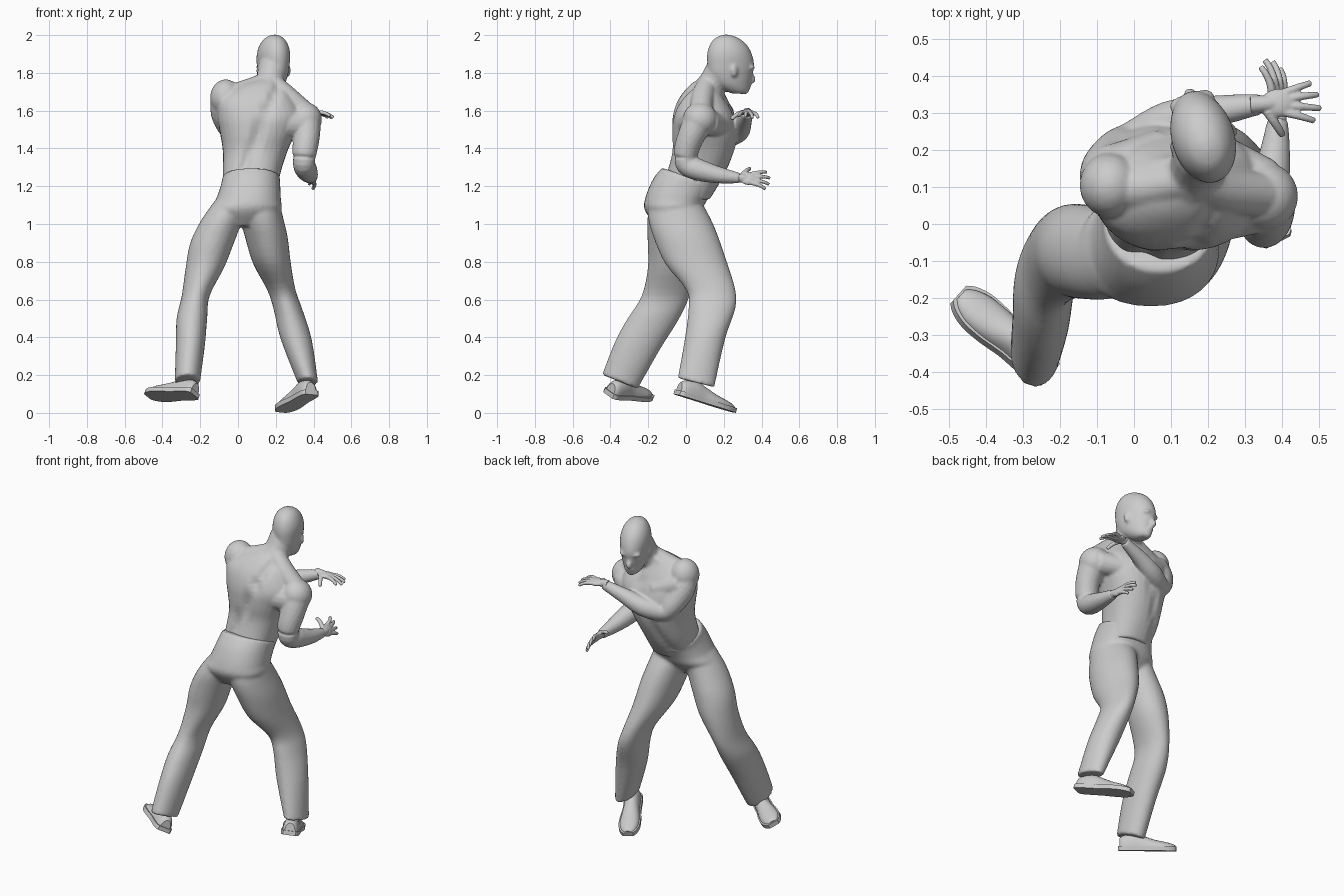
import bpy, bmesh
from math import sin, cos, pi, exp, radians
from mathutils import Vector, Matrix

if "Cube" in bpy.data.objects:
    bpy.data.objects.remove(bpy.data.objects["Cube"])

grey = bpy.data.materials.new("plain_grey")
grey.use_nodes = True
grey.diffuse_color = (0.6, 0.6, 0.6, 1)
grey.node_tree.nodes["Principled BSDF"].inputs["Base Color"].default_value = (0.6, 0.6, 0.6, 1)


def spline(rows, steps=4):
    """Catmull-Rom interpolation of rows of numbers."""
    out = []
    for i in range(len(rows) - 1):
        a, b, c, d = (rows[max(0, min(len(rows) - 1, i + k))] for k in (-1, 0, 1, 2))
        for s in range(steps):
            t = s / steps
            out.append([q + 0.5 * t * (r - p + t * (2 * p - 5 * q + 4 * r - w + t * (3 * (q - r) + w - p)))
                        for p, q, r, w in zip(a, b, c, d)])
    return out + [list(rows[-1])]


def skin(bm, rings):
    """Bridge rings of points into a closed solid."""
    loops = [[bm.verts.new(p) for p in ring] for ring in rings]
    n = len(loops[0])
    for a, b in zip(loops, loops[1:]):
        for i in range(n):
            bm.faces.new((a[i], a[(i + 1) % n], b[(i + 1) % n], b[i]))
    bm.faces.new(loops[0][::-1])
    bm.faces.new(loops[-1])


def loft(bm, rows, n=32, power=1.0, shape=None):
    """Level sections: x, y, z, half width, half depth, forward tilt."""
    rings = []
    for x, y, z, rx, ry, tilt in spline(rows):
        ring = []
        for i in range(n):
            c, s = cos(2 * pi * i / n), sin(2 * pi * i / n)
            dx = rx * abs(c) ** power * (1 if c > 0 else -1)
            dy = ry * abs(s) ** power * (1 if s > 0 else -1)
            p = Vector((x + dx, y + dy, z + tilt * dy))
            ring.append(shape(p, s) if shape else p)
        rings.append(ring)
    skin(bm, rings)


def tube(bm, rows, n=16):
    """Round sections along a path: x, y, z, radius."""
    rows = spline(rows)
    pts = [Vector(r[:3]) for r in rows]
    rings = []
    for i, p in enumerate(pts):
        d = pts[min(i + 1, len(pts) - 1)] - pts[max(i - 1, 0)]
        q = d.to_track_quat('Z', 'Y')
        rings.append([p + q @ Vector((cos(2 * pi * k / n), sin(2 * pi * k / n), 0)) * rows[i][3]
                      for k in range(n)])
    skin(bm, rings)


def ball(bm, centre, size, turn=None):
    m = Matrix.Translation(centre) @ (turn or Matrix()) @ Matrix.Diagonal((*size, 1))
    bmesh.ops.create_uvsphere(bm, u_segments=20, v_segments=12, radius=1, matrix=m)


def finish(name, bm, voxel=0, smooth=4):
    bmesh.ops.recalc_face_normals(bm, faces=bm.faces)
    me = bpy.data.meshes.new(name)
    bm.to_mesh(me)
    bm.free()
    ob = bpy.data.objects.new(name, me)
    bpy.context.collection.objects.link(ob)
    me.materials.append(grey)
    if voxel:
        r = ob.modifiers.new("blend", 'REMESH')
        r.mode, r.voxel_size, r.use_smooth_shade = 'VOXEL', voxel, True
        s = ob.modifiers.new("soften", 'SMOOTH')
        s.factor, s.iterations = 0.5, smooth
        me.shade_smooth()
    else:
        bpy.ops.object.select_all(action='DESELECT')
        ob.select_set(True)
        bpy.context.view_layer.objects.active = ob
        bpy.ops.object.shade_smooth_by_angle(angle=radians(40))


# Torso grooves along the spine and breastbone
def grooves(p, s):
    line = 0.04 + 0.42 * (p.z - 1.32)
    dent = exp(-((p.x - line) / 0.025) ** 2)
    p.y += 0.022 * dent if s < 0 else -0.012 * dent
    return p


# Head: built facing +y about its own centre, then turned
bm = bmesh.new()
loft(bm, [(0, .045, 1.69, .027, .032, 0), (0, .034, 1.705, .045, .064, 0), (0, .01, 1.74, .062, .095, 0),
          (0, .0, 1.79, .074, .118, 0), (0, .0, 1.84, .082, .127, 0), (0, -.007, 1.9, .085, .121, 0),
          (0, -.014, 1.95, .072, .099, 0), (0, -.022, 1.985, .047, .062, 0), (0, -.026, 2.002, .014, .018, 0)])
tube(bm, [(0, .106, 1.815, .012), (0, .112, 1.785, .015), (0, .121, 1.765, .018), (0, .107, 1.752, .014)])
ball(bm, (0, .096, 1.732), (.026, .017, .01))
ball(bm, (0, .09, 1.717), (.022, .017, .009))
ball(bm, (0, .074, 1.704), (.028, .026, .018))
for side in (-1, 1):
    ball(bm, (side * .032, .1, 1.829), (.032, .023, .014))
    ball(bm, (side * .08, -.004, 1.812), (.013, .022, .035), Matrix.Rotation(side * .35, 4, 'Z'))
bmesh.ops.transform(bm, verts=bm.verts,
                    matrix=Matrix.Translation((.186, .237, 0)) @ Matrix.Rotation(radians(17), 4, 'Z'))

# Upper body, blended with the head
loft(bm, [(.07, -.01, 1.13, .13, .135, 0), (.07, .045, 1.25, .15, .152, 0), (.09, .09, 1.38, .17, .165, 0),
          (.105, .1, 1.48, .2, .177, 0), (.115, .095, 1.57, .225, .167, 0),
          (.1, .09, 1.66, .2, .13, 0), (.12, .1, 1.73, .13, .085, 0), (.16, .13, 1.77, .07, .06, 0)],
     power=.85, shape=grooves)
# neck and sloping neck muscles
tube(bm, [(.14, .09, 1.66, .1), (.168, .145, 1.75, .077), (.185, .19, 1.84, .076)])
tube(bm, [(.17, .12, 1.76, .05), (.25, .09, 1.68, .06), (.34, .08, 1.6, .06)])
tube(bm, [(.14, .12, 1.75, .05), (.03, .1, 1.7, .06), (-.05, .1, 1.68, .06)])
# shoulders, with chest and shoulder blade muscles leading into them
ball(bm, (-.065, .105, 1.67), (.083, .088, .096))
ball(bm, (.355, .075, 1.555), (.09, .092, .09))
tube(bm, [(.08, .2, 1.58, .06), (-.06, .145, 1.63, .07)])
tube(bm, [(.06, .03, 1.6, .075), (-.065, .09, 1.64, .078)])
tube(bm, [(.2, .2, 1.52, .06), (.35, .11, 1.54, .07)])
tube(bm, [(.22, .03, 1.53, .08), (.35, .06, 1.53, .082)])
# crossing left arm and hanging right arm
tube(bm, [(-.07, .11, 1.66, .074), (-.072, .145, 1.59, .074), (-.042, .195, 1.51, .064),
          (.0, .225, 1.468, .055), (.1, .278, 1.49, .057), (.22, .305, 1.54, .044), (.345, .325, 1.585, .028)])
tube(bm, [(.36, .065, 1.54, .08), (.362, .025, 1.46, .072), (.352, .0, 1.38, .066),
          (.35, .005, 1.315, .059), (.362, .07, 1.286, .058), (.38, .18, 1.258, .044), (.39, .285, 1.243, .028)])
finish("upper_body", bm, .007, 9)


# Hands: flat palm, four fanned fingers and a thumb
def hand(name, wrist, forward, side, curl):
    w, f = Vector(wrist), Vector(forward).normalized()
    s = Vector(side).normalized()
    u = Vector(curl).normalized()
    frame = Matrix((f, s, u)).transposed().to_4x4()
    bm = bmesh.new()
    tube(bm, [(*(w - f * .03), .025), (*(w + f * .02), .022), (*(w + f * .04), .018)])
    ball(bm, w + f * .045, (.047, .039, .018), frame)

    def digit(base, d, length, r):
        a = w + base
        path = [(0, 0), (.4, 0), (.75, .1), (1, .25)]
        tube(bm, [(*(a + d * length * t + u * length * c), r * (1 - .3 * t)) for t, c in path], 10)

    for k, length in zip((-1.5, -.5, .5, 1.5), (.075, .09, .095, .08)):
        digit(f * .065 + s * k * .018, (f + s * k * .22).normalized(), length, .0125)
    digit(f * .015 + s * .02, (f * .6 + s + u * .35).normalized(), .078, .0145)
    finish(name, bm, .004, 3)


hand("left_hand", (.345, .325, 1.59), (1, .06, -.03), (.05, -1, .1), (0, -.1, -1))
hand("right_hand", (.39, .285, 1.243), (-.03, 1, -.03), (-.5, 0, .87), (-.87, 0, -.5))

# Trousers: hips and two legs blended together
bm = bmesh.new()
loft(bm, [(.02, -.08, .99, .08, .08, 0), (.037, -.07, 1.07, .185, .147, 0), (.055, -.052, 1.13, .172, .166, 0),
          (.066, -.018, 1.2, .158, .16, -.2), (.07, .018, 1.247, .152, .146, -.35)], power=.9)
loft(bm, [(-.025, -.07, 1.12, .1, .12, 0), (-.085, -.08, 1.02, .11, .125, 0), (-.137, -.075, .9, .116, .128, 0),
          (-.175, -.075, .77, .102, .127, 0), (-.224, -.108, .62, .074, .127, 0), (-.244, -.172, .5, .081, .137, 0),
          (-.252, -.255, .36, .077, .118, -.2), (-.268, -.35, .165, .067, .094, -.4)])
loft(bm, [(.1, -.06, 1.12, .12, .14, 0), (.125, -.035, 1.03, .115, .165, 0), (.15, .0, .93, .113, .172, 0),
          (.18, .055, .79, .1, .165, 0), (.23, .132, .65, .075, .13, 0), (.264, .137, .55, .076, .124, 0),
          (.308, .1, .39, .082, .107, 0), (.37, .053, .16, .054, .097, -.25)])
finish("trousers", bm, .01, 5)


# Shoes: rounded upper on a flat sole
def shoe(name, heel, toe, roll):
    h, t = Vector(heel), Vector(toe)
    f = (t - h).normalized()
    s = f.cross(Vector((0, 0, 1))).normalized()
    s = Matrix.Rotation(roll, 3, f) @ s
    u = s.cross(f)
    length = (t - h).length
    outline = [(0, .03, .07), (.06, .044, .085), (.25, .047, .1), (.42, .047, .085),
               (.62, .055, .065), (.8, .055, .053), (.93, .042, .043), (1, .024, .032)]
    rows = spline(outline, 3)
    for part, low, grow in (("upper", .012, 0), ("sole", 0, .006)):
        bm = bmesh.new()
        rings = []
        for a, w, top in rows:
            w, top = w + grow, (.025 if part == "sole" else top)
            c = h + f * (a * (length + 2 * grow) - grow)
            if part == "sole":
                prof = [(-w, low), (w, low), (w, top), (-w, top)]
            else:
                prof = [(w * cos(pi * k / 12), low + (top - low) * sin(pi * k / 12) ** .8) for k in range(13)]
            rings.append([c + s * x + u * z for x, z in prof])
        skin(bm, rings)
        finish(name + "_" + part, bm)


shoe("left_shoe", (-.235, -.41, .092), (-.475, -.2, .085), radians(28))
shoe("right_shoe", (.388, -.045, .095), (.23, .245, .004), radians(5))
